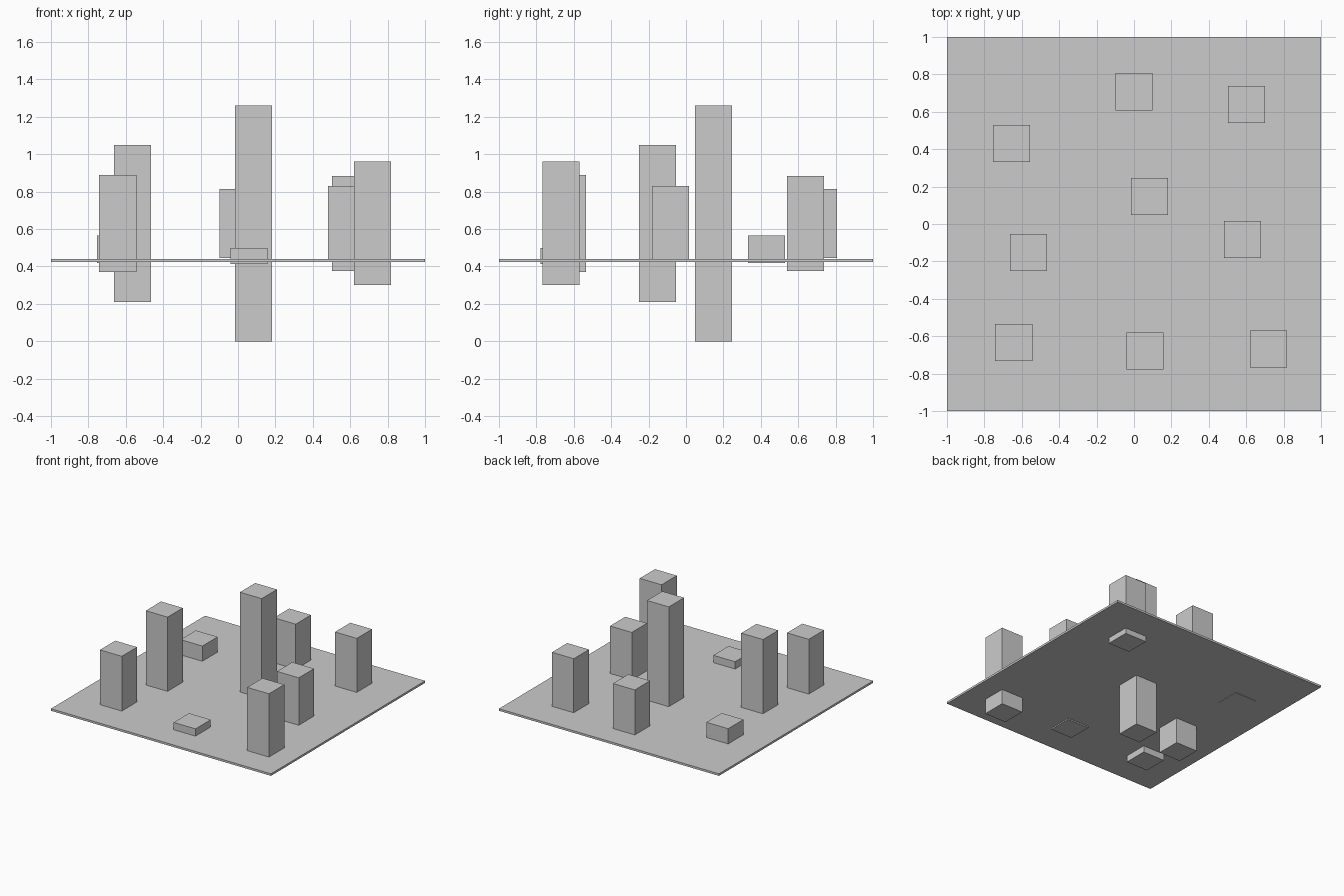
import bpy

if "Cube" in bpy.data.objects:
    bpy.data.objects.remove(bpy.data.objects["Cube"])


def box(name, x, y, z0, z1, width):
    """Square-plan box spanning z0 to z1."""
    bpy.ops.mesh.primitive_cube_add(size=1, location=(x, y, (z0 + z1) / 2))
    ob = bpy.context.object
    ob.name = name
    ob.scale = (width, width, z1 - z0)
    bpy.ops.object.transform_apply(location=False, rotation=False, scale=True)
    return ob


# Thin square base plate
box("base_plate", 0, 0, 0.423, 0.44, 2.0)

# Pillars: centre x, centre y, bottom, top
pillars = {
    "center_pillar": (0.083, 0.147, 0.0, 1.26),
    "left_pillar": (-0.563, -0.153, 0.21, 1.05),
    "front_left_pillar": (-0.643, -0.633, 0.37, 0.89),
    "front_right_pillar": (0.72, -0.668, 0.30, 0.96),
    "right_pillar": (0.58, -0.082, 0.43, 0.83),
    "back_right_pillar": (0.602, 0.64, 0.377, 0.884),
    "back_pillar": (0.0, 0.707, 0.444, 0.814),
    "back_left_block": (-0.655, 0.43, 0.419, 0.565),
    "front_block": (0.06, -0.68, 0.413, 0.50),
}
for name, (x, y, z0, z1) in pillars.items():
    box(name, x, y, z0, z1, 0.198)
